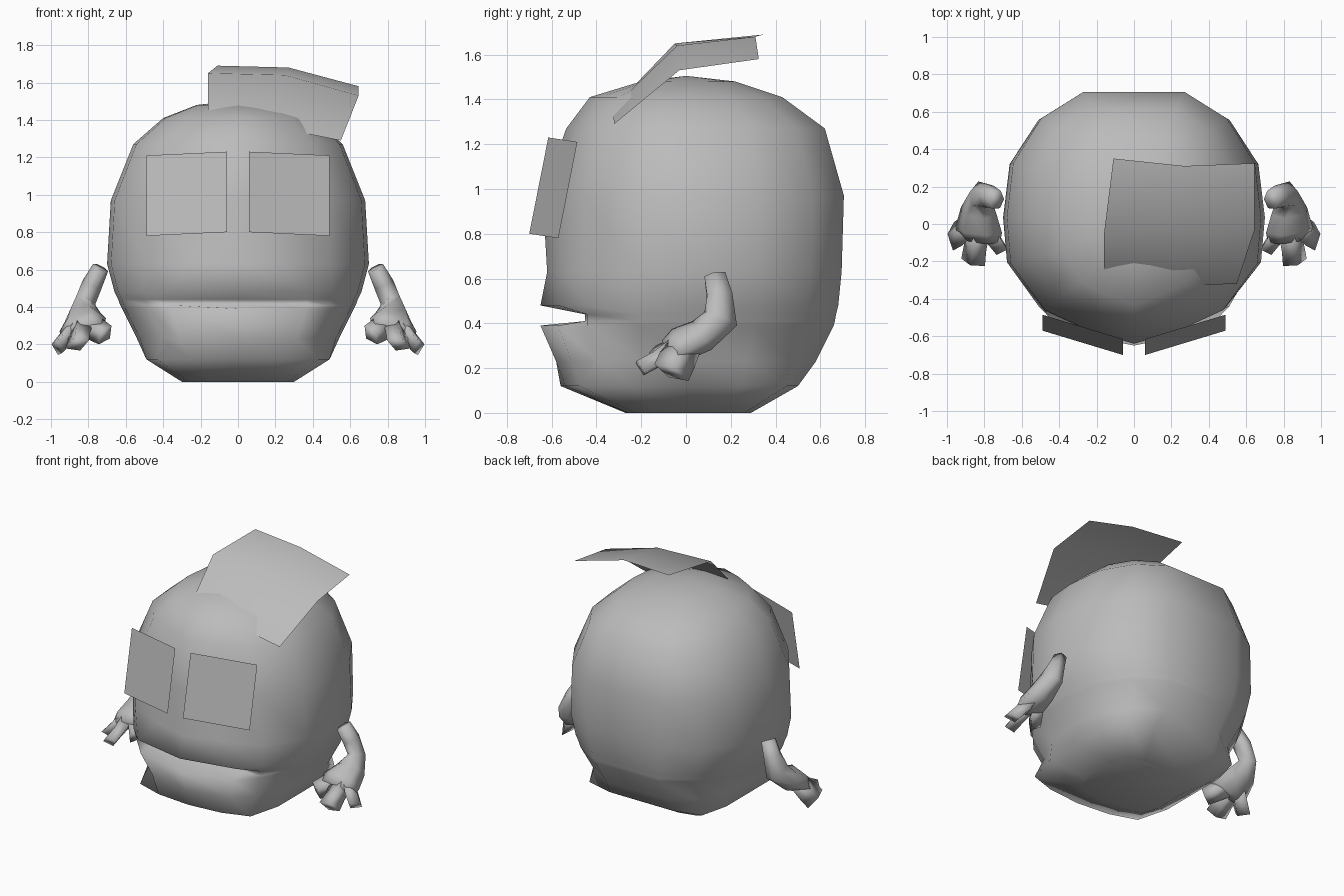
import bpy, bmesh, math
from mathutils import Vector

if "Cube" in bpy.data.objects:
    bpy.data.objects.remove(bpy.data.objects["Cube"])

grey = bpy.data.materials.new("grey")
grey.diffuse_color = (0.5, 0.5, 0.5, 1)
grey.use_nodes = True
grey.node_tree.nodes["Principled BSDF"].inputs["Base Color"].default_value = grey.diffuse_color


def make(name, verts, faces, smooth=True):
    me = bpy.data.meshes.new(name)
    me.from_pydata([tuple(v) for v in verts], [], faces)
    bm = bmesh.new()
    bm.from_mesh(me)
    if smooth:
        bmesh.ops.recalc_face_normals(bm, faces=bm.faces)
    for f in bm.faces:
        f.smooth = smooth
    bm.to_mesh(me)
    bm.free()
    me.materials.append(grey)
    ob = bpy.data.objects.new(name, me)
    bpy.context.collection.objects.link(ob)
    return ob


def loft(rings, cap_start=True, cap_end=True):
    """Skin a list of equal-sized point rings."""
    n = len(rings[0])
    verts = [p for r in rings for p in r]
    faces = [(k * n + i, k * n + (i + 1) % n, (k + 1) * n + (i + 1) % n, (k + 1) * n + i)
             for k in range(len(rings) - 1) for i in range(n)]
    if cap_start:
        faces.append(tuple(range(n)))
    if cap_end:
        faces.append(tuple(range((len(rings) - 1) * n, len(rings) * n)))
    return verts, faces


# Body: stacked rings, boxy at the base, rounded above, mouth slot pulled inward
OUTLINE = [(0.40, 1), (0.73, 0.8), (0.95, 0.46), (1, 0.05), (0.97, -0.33),
           (0.70, -0.72), (0.35, -0.89), (0, -1)]
LIP = OUTLINE[:5] + [(0.77, -0.68), (0.58, -0.88), (0, -1)]
BASE = [(0.50, 1), (0.90, 0.90), (1, 0.50), (1, 0.05), (1, -0.45),
        (0.88, -0.85), (0.5, -0.96), (0, -1)]
LEVELS = [  # height, half width, front, back, outline
    (0.00, 0.30, 0.27, 0.29, BASE), (0.12, 0.49, 0.56, 0.50, BASE),
    (0.23, 0.54, 0.58, 0.58, LIP), (0.39, 0.62, 0.65, 0.66, LIP),
    (0.41, 0.63, 0.65, 0.665, LIP), (0.44, 0.64, 0.65, 0.67, LIP),
    (0.48, 0.66, 0.65, 0.68, LIP), (0.63, 0.70, 0.62, 0.695, OUTLINE),
    (0.97, 0.68, 0.64, 0.705, OUTLINE), (1.27, 0.56, 0.535, 0.62, OUTLINE),
    (1.41, 0.40, 0.43, 0.43, OUTLINE), (1.48, 0.22, 0.20, 0.22, OUTLINE)]
rings = []
for z, w, front, back, shape in LEVELS:
    half = []
    for fx, fy in shape:
        y = fy * (back if fy > 0 else front)
        if z in (0.41, 0.44):
            y = max(y, -0.45)
        half.append((w * fx, y))
    ring = half + [(-x, y) for x, y in reversed(half[:-1])]
    rings.append([(x, y, z) for x, y in ring])
verts, faces = loft(rings, cap_end=False)
top, n = len(verts), len(rings[0])
verts.append((0, 0, 1.505))
faces += [(top - n + i, top - n + (i + 1) % n, top) for i in range(n)]
make("body", verts, faces)

# Eye plates
for s, side in ((1, "right"), (-1, "left")):
    quad = [(s * 0.06, -0.70, 0.80), (s * 0.49, -0.57, 0.78),
            (s * 0.49, -0.485, 1.21), (s * 0.06, -0.615, 1.23)]
    make("eye_plate_" + side, quad, [(0, 1, 2, 3) if s > 0 else (3, 2, 1, 0)], False)

# Hair tuft: a bent sheet
sheet = [(-0.16, -0.31, 1.38), (0.20, -0.33, 1.36), (0.55, -0.32, 1.29),
         (-0.16, -0.05, 1.65), (0.25, -0.04, 1.64), (0.645, -0.03, 1.53),
         (-0.11, 0.35, 1.69), (0.27, 0.31, 1.68), (0.645, 0.325, 1.58)]
hair = make("hair_tuft", sheet,
            [(r * 3 + c, r * 3 + c + 1, r * 3 + c + 4, r * 3 + c + 3)
             for r in range(2) for c in range(2)], False)
for p in hair.data.polygons:
    p.use_smooth = True


def tube(path, across, sides=6):
    """Rings along a path of (centre, half width, half thickness)."""
    out = []
    for i, (c, a, b) in enumerate(path):
        p0, p1 = Vector(path[max(i - 1, 0)][0]), Vector(path[min(i + 1, len(path) - 1)][0])
        t = (p1 - p0).normalized()
        u = Vector(across)
        u = (u - t * u.dot(t)).normalized()
        v = t.cross(u)
        out.append([Vector(c) + u * a * math.cos(2 * math.pi * k / sides)
                    + v * b * math.sin(2 * math.pi * k / sides) for k in range(sides)])
    return out


# Arms with a broad palm and three short flared fingers, mirrored
ARM = [((0.735, 0.13, 0.61), 0.045, 0.055), ((0.78, 0.15, 0.52), 0.055, 0.065),
       ((0.82, 0.155, 0.42), 0.06, 0.085), ((0.83, 0.07, 0.345), 0.10, 0.075),
       ((0.83, -0.03, 0.305), 0.13, 0.07), ((0.83, -0.08, 0.275), 0.12, 0.045)]
FINGERS = [
    [((0.87, 0.0, 0.30), 0.07, 0.05), ((0.92, -0.04, 0.235), 0.085, 0.04),
     ((0.965, -0.065, 0.18), 0.085, 0.04)],
    [((0.84, -0.05, 0.29), 0.07, 0.05), ((0.85, -0.13, 0.24), 0.065, 0.04),
     ((0.86, -0.205, 0.20), 0.07, 0.04)],
    [((0.79, -0.03, 0.30), 0.07, 0.05), ((0.745, -0.09, 0.27), 0.065, 0.045),
     ((0.71, -0.14, 0.25), 0.06, 0.04)]]
AXES = ((0.45, 0.3, -0.85), (0.9, 0.1, -0.4), (0.6, 0, -0.8))
for s, side in ((1, "right"), (-1, "left")):
    def mirrored(rs):
        return [[(s * p[0], p[1], p[2]) for p in r] for r in rs]
    make("arm_" + side, *loft(mirrored(tube(ARM, (1, 0.1, -0.3)))))
    for i, (f, axis) in enumerate(zip(FINGERS, AXES)):
        make(f"finger_{i + 1}_{side}", *loft(mirrored(tube(f, axis, 4))))
